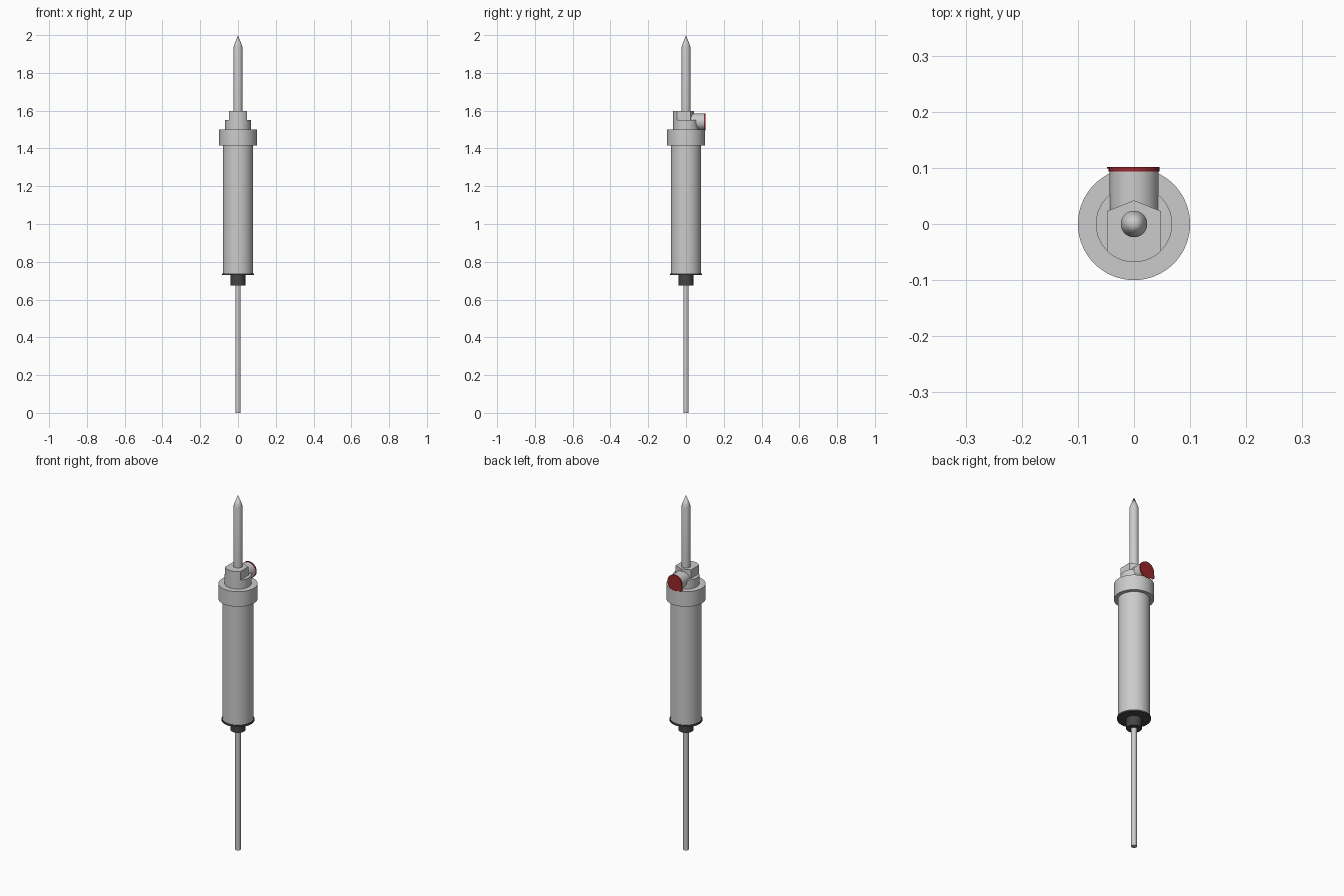
import bpy, bmesh, math
from mathutils import Matrix

if "Cube" in bpy.data.objects:
    bpy.data.objects.remove(bpy.data.objects["Cube"])


def material(name, color):
    m = bpy.data.materials.new(name)
    m.diffuse_color = color
    m.use_nodes = True
    m.node_tree.nodes["Principled BSDF"].inputs["Base Color"].default_value = m.diffuse_color
    return m


DARK = material("dark_rubber", (0.06, 0.06, 0.06, 1))
RED = material("red_cap", (0.32, 0.02, 0.025, 1))


def finish(name, bm, mat=None):
    bmesh.ops.remove_doubles(bm, verts=bm.verts, dist=1e-6)
    bmesh.ops.recalc_face_normals(bm, faces=bm.faces)
    me = bpy.data.meshes.new(name)
    bm.to_mesh(me)
    bm.free()
    ob = bpy.data.objects.new(name, me)
    bpy.context.collection.objects.link(ob)
    if mat:
        me.materials.append(mat)
    bpy.ops.object.select_all(action='DESELECT')
    ob.select_set(True)
    bpy.context.view_layer.objects.active = ob
    bpy.ops.object.shade_smooth_by_angle(angle=math.radians(30))
    return ob


def lathe(name, profile, mat=None, matrix=None, steps=64):
    """Spin an (r, z) profile about z."""
    bm = bmesh.new()
    vs = [bm.verts.new((r, 0, z)) for r, z in profile]
    es = [bm.edges.new(p) for p in zip(vs, vs[1:])]
    bmesh.ops.spin(bm, geom=vs + es, cent=(0, 0, 0), axis=(0, 0, 1),
                   angle=2 * math.pi, steps=steps, use_merge=True)
    if matrix:
        bm.transform(matrix)
    return finish(name, bm, mat)


def rod(name, r, z0, z1, mat=None, matrix=None):
    return lathe(name, [(0, z0), (r, z0), (r, z1), (0, z1)], mat, matrix)


def prism(name, outline, z0, z1, mat=None, matrix=None):
    bm = bmesh.new()
    face = bm.faces.new([bm.verts.new((x, y, z0)) for x, y in outline])
    ext = bmesh.ops.extrude_face_region(bm, geom=[face])["geom"]
    for v in ext:
        if isinstance(v, bmesh.types.BMVert):
            v.co.z = z1
    if matrix:
        bm.transform(matrix)
    return finish(name, bm, mat)


# Lower tube, dark fitting and end plate
rod("lower_tube", 0.0145, 0, 0.70)
rod("lower_fitting", 0.039, 0.675, 0.733, DARK)
rod("lower_end_plate", 0.084, 0.729, 0.738, DARK)

# Main barrel and upper collars
rod("barrel", 0.08, 0.736, 1.42)
rod("collar", 0.1, 1.415, 1.5)
rod("neck", 0.068, 1.495, 1.55)

# Block with flat sides, rounded front and pointed back
w, r = 0.048, 0.068
a = math.asin(w / r)
arc = [(r * math.sin(t), -r * math.cos(t)) for t in [-a + 2 * a * i / 20 for i in range(21)]]
prism("head_block", arc + [(w, 0.023), (0, 0.042), (-w, 0.023)], 1.545, 1.598)

# Pointed spike on top
lathe("spike", [(0, 1.59), (0.0235, 1.59), (0.0235, 1.935), (0.0195, 1.95), (0, 2.0)])

# Side port facing the back, its red seal and pull tab
to_back = Matrix.Translation((0, 0, 1.541)) @ Matrix.Rotation(-math.pi / 2, 4, 'X')
rod("side_port", 0.0435, 0.0, 0.097, None, to_back)
rod("port_seal", 0.045, 0.094, 0.102, RED, to_back)
tab = [(-0.045, 0.012), (-0.048, 0.032), (-0.036, 0.042), (-0.020, 0.036)]
prism("seal_tab", tab, 0.099, 0.102, RED, to_back)
